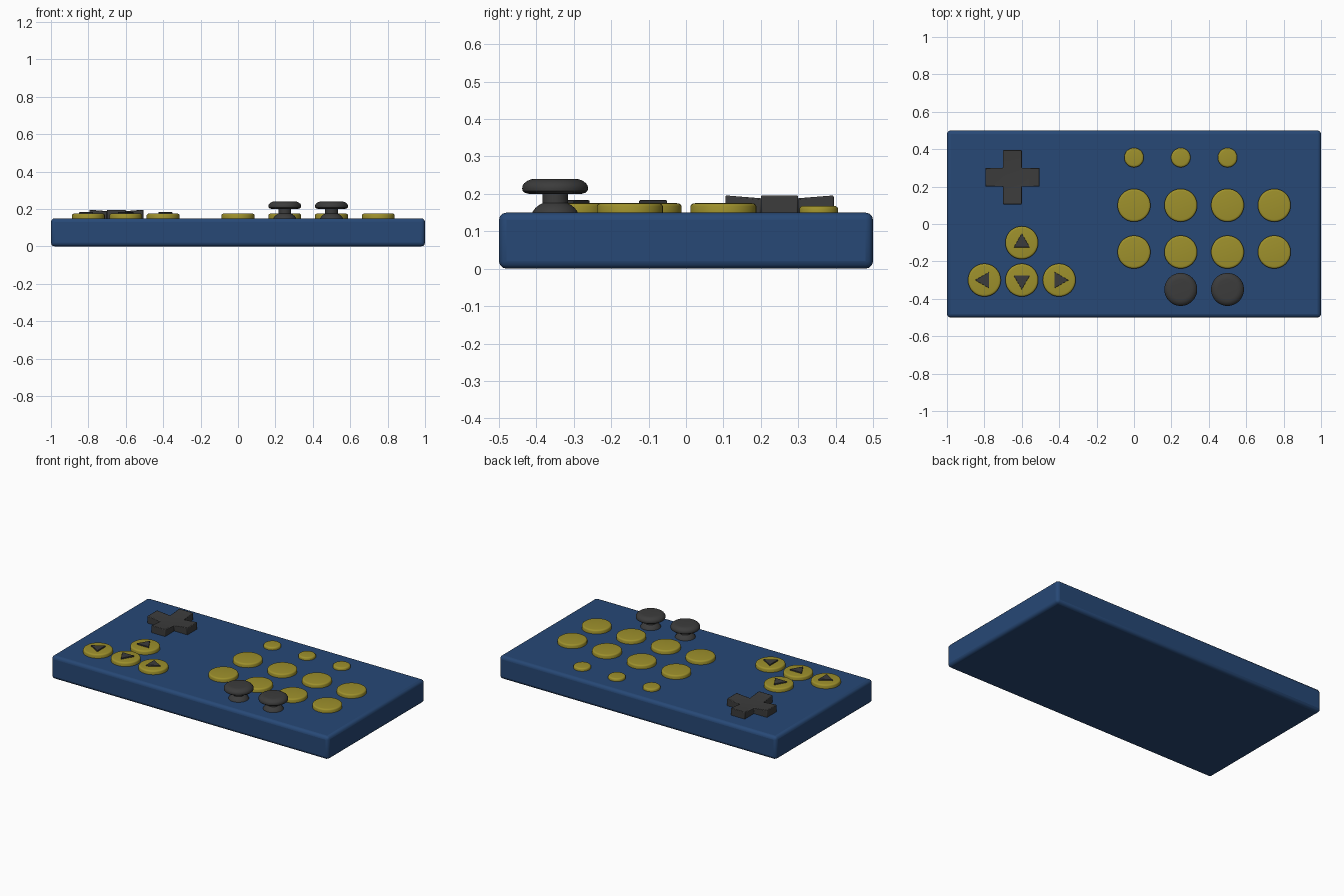
import bpy, bmesh, math

if "Cube" in bpy.data.objects:
    bpy.data.objects.remove(bpy.data.objects["Cube"])


def material(name, rgb):
    m = bpy.data.materials.new(name)
    m.diffuse_color = (*rgb, 1)
    m.use_nodes = True
    m.node_tree.nodes["Principled BSDF"].inputs["Base Color"].default_value = m.diffuse_color
    return m


BLUE = material("blue_plastic", (0.02, 0.065, 0.18))
YELLOW = material("yellow_plastic", (0.34, 0.28, 0.025))
DARK = material("dark_rubber", (0.045, 0.045, 0.045))


def finish(name, bm, mat, location=(0, 0, 0), bevel=0, segments=3):
    bmesh.ops.recalc_face_normals(bm, faces=bm.faces)
    me = bpy.data.meshes.new(name)
    bm.to_mesh(me)
    bm.free()
    me.materials.append(mat)
    ob = bpy.data.objects.new(name, me)
    bpy.context.collection.objects.link(ob)
    ob.location = location
    if bevel:
        mod = ob.modifiers.new("rounded_edges", 'BEVEL')
        mod.width, mod.segments = bevel, segments
        mod.limit_method = 'ANGLE'
    bpy.ops.object.select_all(action='DESELECT')
    ob.select_set(True)
    bpy.context.view_layer.objects.active = ob
    bpy.ops.object.shade_smooth_by_angle(angle=math.radians(35))
    return ob


def prism(name, points, z0, z1, mat, location=(0, 0), bevel=0):
    bm = bmesh.new()
    low = [bm.verts.new((x, y, z0)) for x, y in points]
    high = [bm.verts.new((x, y, z1)) for x, y in points]
    bm.faces.new(low)
    bm.faces.new(high)
    for i in range(len(points)):
        j = (i + 1) % len(points)
        bm.faces.new((low[i], low[j], high[j], high[i]))
    return finish(name, bm, mat, (*location, 0), bevel)


def lathe(name, profile, mat, location, steps=48):
    bm = bmesh.new()
    verts = [bm.verts.new((r, 0, z)) for r, z in profile]
    edges = [bm.edges.new(pair) for pair in zip(verts, verts[1:])]
    bmesh.ops.spin(bm, geom=verts + edges, cent=(0, 0, 0), axis=(0, 0, 1),
                   angle=math.tau, steps=steps)
    bmesh.ops.remove_doubles(bm, verts=bm.verts, dist=1e-5)
    return finish(name, bm, mat, (*location, 0))


def button(name, location, r, top):
    profile = [(0, 0.145), (r, 0.145), (r, top - 0.008), (r - 0.002, top - 0.004),
               (r - 0.006, top - 0.001), (r - 0.012, top), (0, top)]
    return lathe(name, profile, YELLOW, location)


# Rounded slab body
prism("body", [(-1, -0.5), (1, -0.5), (1, 0.5), (-1, 0.5)], 0, 0.15, BLUE, bevel=0.02)

# Main button grid and the small menu buttons
for col in range(4):
    for row, y in enumerate((0.1, -0.15)):
        button(f"main_button_{row}_{col}", (col * 0.25, y), 0.088, 0.175)
for col in range(3):
    button(f"small_button_{col}", (col * 0.25, 0.355), 0.052, 0.168)

# Arrow buttons with raised triangles
for name, x, y, heading in (("up", -0.6, -0.1, 90), ("left", -0.8, -0.3, 180),
                            ("down", -0.6, -0.3, 270), ("right", -0.4, -0.3, 0)):
    button(f"{name}_button", (x, y), 0.088, 0.175)
    tri = [(0.05 * math.cos(math.radians(heading + a)),
            0.05 * math.sin(math.radians(heading + a))) for a in (0, 120, 240)]
    prism(f"{name}_arrow", tri, 0.17, 0.183, DARK, (x, y), 0.002)

# Cross pad: arms rise towards their tips
w, tip = 0.05, 0.145
bm = bmesh.new()
grid = [-tip, -w, w, tip]
top = {}
for i, x in enumerate(grid):
    for j, y in enumerate(grid):
        if i in (1, 2) or j in (1, 2):
            z = 0.196 if max(abs(x), abs(y)) > w else 0.188
            top[i, j] = bm.verts.new((x, y, z))
faces = [bm.faces.new([top[k] for k in ((i, j), (i + 1, j), (i + 1, j + 1), (i, j + 1))])
         for i, j in ((1, 1), (0, 1), (2, 1), (1, 0), (1, 2))]
ext = bmesh.ops.extrude_face_region(bm, geom=faces, use_keep_orig=True)
for v in ext["geom"]:
    if isinstance(v, bmesh.types.BMVert):
        v.co.z = 0.145
finish("cross_pad", bm, DARK, (-0.65, 0.25, 0), 0.004, 2)

# Thumbsticks: flared base, neck and rounded cap
stick = [(0, 0.145), (0.062, 0.145), (0.06, 0.152), (0.053, 0.162), (0.043, 0.17),
         (0.034, 0.175), (0.034, 0.2), (0.07, 0.2), (0.081, 0.203), (0.087, 0.208),
         (0.088, 0.214), (0.087, 0.222), (0.082, 0.229), (0.074, 0.235),
         (0.064, 0.239), (0.052, 0.24), (0, 0.24)]
for side, x in (("left", 0.25), ("right", 0.5)):
    lathe(f"{side}_thumbstick", stick, DARK, (x, -0.35))
